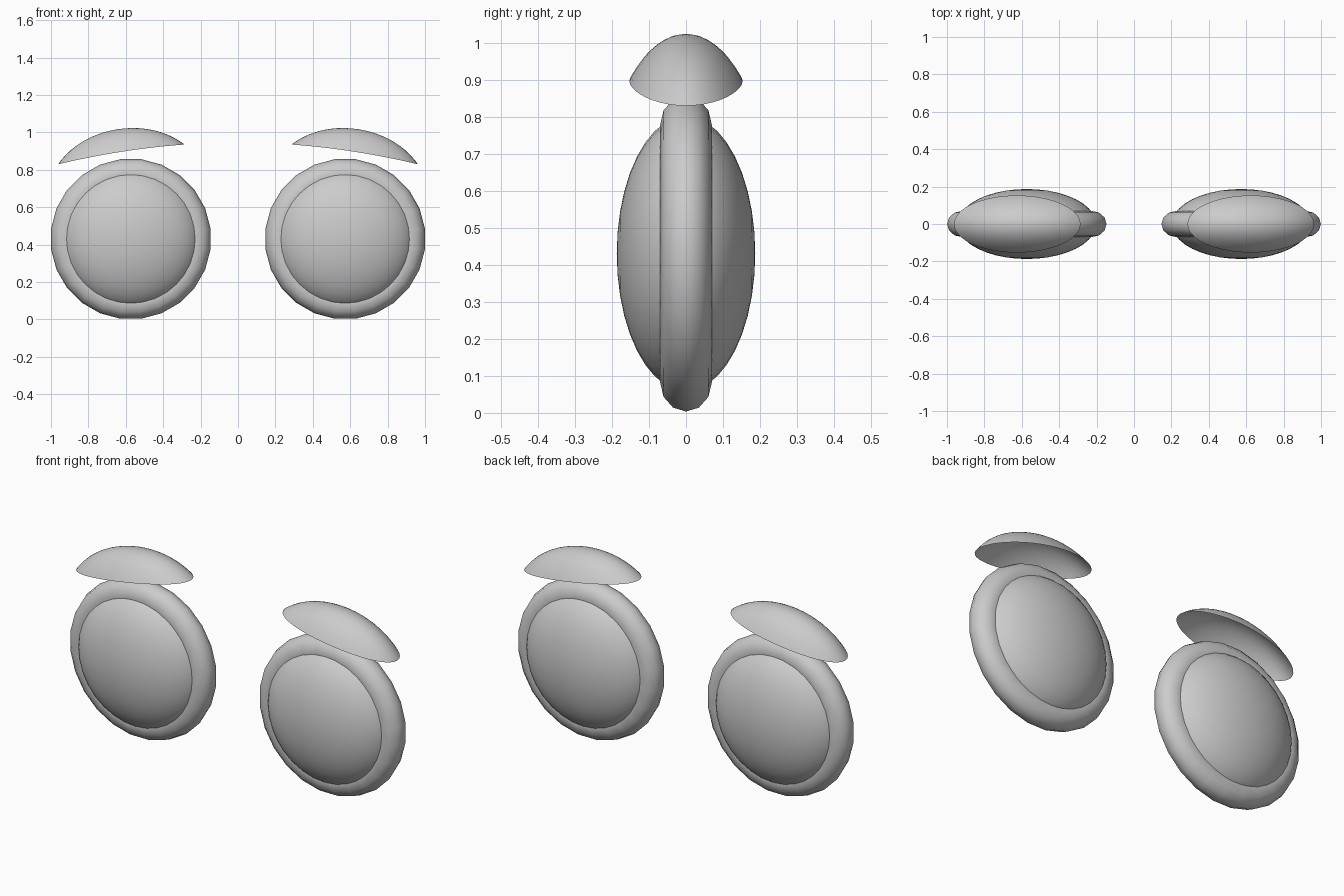
import bpy, bmesh, math
from mathutils import Matrix

if "Cube" in bpy.data.objects:
    bpy.data.objects.remove(bpy.data.objects["Cube"])

CX, CZ = 0.573, 0.43          # centre of the right-hand eye


def finish(obj, name):
    """Name, smooth and mirror a part across x = 0."""
    obj.name = name
    obj.data.name = name
    obj.data.shade_smooth()
    mod = obj.modifiers.new("Mirror", 'MIRROR')
    mod.use_axis[0] = True
    mod.use_mirror_merge = False
    return obj


def from_bmesh(bm, name):
    mesh = bpy.data.meshes.new(name)
    bm.to_mesh(mesh)
    bm.free()
    obj = bpy.data.objects.new(name, mesh)
    bpy.context.collection.objects.link(obj)
    return finish(obj, name)


to_eye = Matrix.Translation((CX, 0, CZ)) @ Matrix.Rotation(math.pi / 2, 4, 'X')

# Rim: slightly flattened torus facing -y
bpy.ops.mesh.primitive_torus_add(major_segments=24, minor_segments=12,
                                 major_radius=0.350, minor_radius=0.08)
rim = bpy.context.object
rim.data.transform(to_eye @ Matrix.Diagonal((1, 1, 0.875, 1))
                   @ Matrix.Rotation(math.radians(7.5), 4, 'Z'))
finish(rim, "eye_rim")

# Eyeball: flattened sphere bulging out of both sides of the rim
bm = bmesh.new()
bmesh.ops.create_uvsphere(bm, u_segments=32, v_segments=20, radius=1)
bm.transform(to_eye @ Matrix.Diagonal((0.371, 0.371, 0.187, 1)))
from_bmesh(bm, "eyeball")

# Brow: open, narrow cap cut from a sphere, rim bowed upward, tilted outward
HALF, RISE = 0.343, 0.136
R = (HALF ** 2 + RISE ** 2) / (2 * RISE)
bm = bmesh.new()
bmesh.ops.create_uvsphere(bm, u_segments=40, v_segments=40, radius=R)
bmesh.ops.bisect_plane(bm, geom=bm.verts[:] + bm.edges[:] + bm.faces[:],
                       plane_co=(0, 0, R - RISE), plane_no=(0, 0, 1),
                       clear_inner=True)
for v in bm.verts:
    z = v.co.z - (R - RISE)
    bow = 0.014 * (1 - (v.co.x / HALF) ** 2) * (1 - z / RISE)
    v.co.z = z + bow
    v.co.y *= 0.153 / HALF
bm.transform(Matrix.Translation((0.624, 0, 0.882)) @ Matrix.Rotation(0.155, 4, 'Y'))
from_bmesh(bm, "brow")
